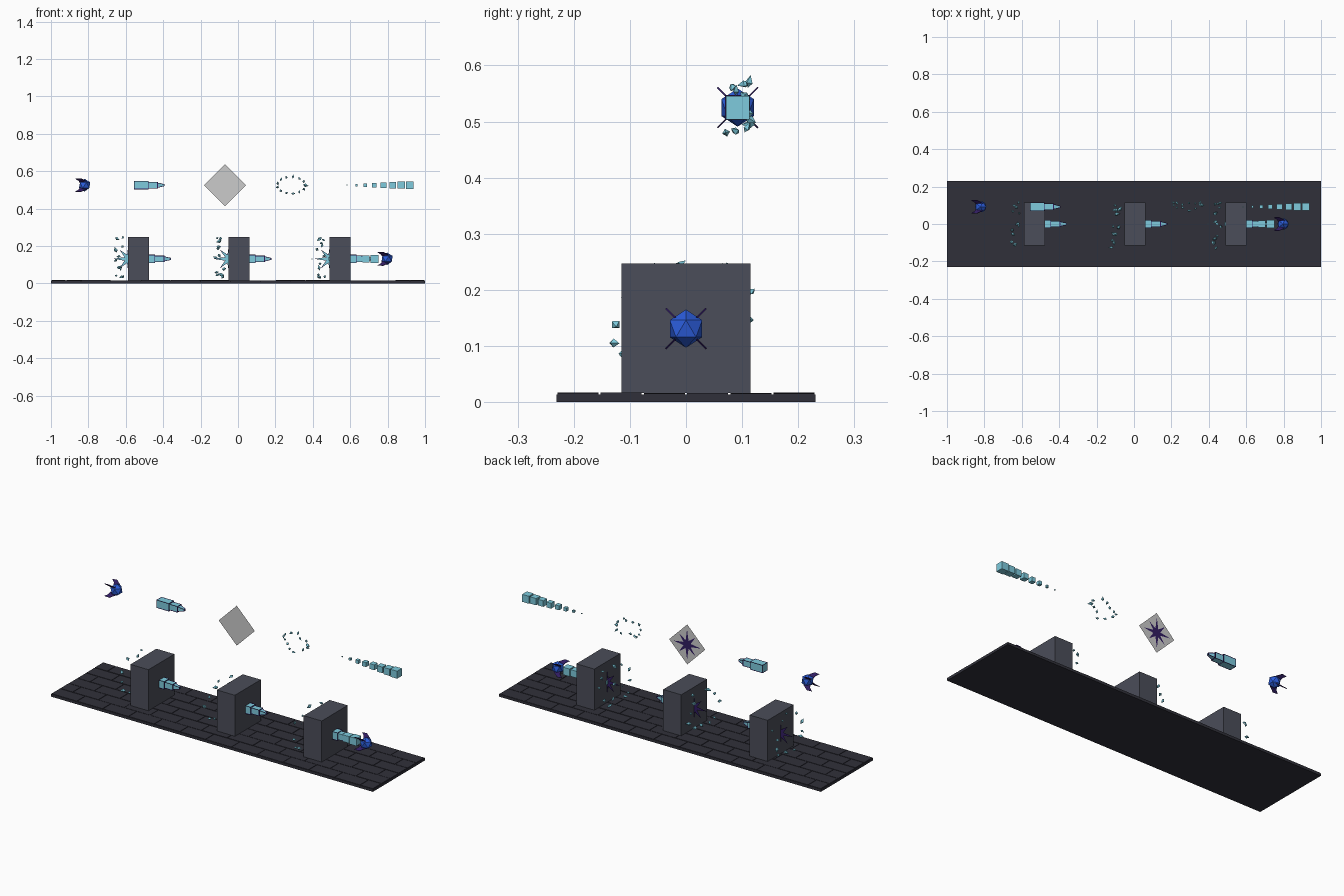
import bpy, bmesh, math, random
from mathutils import Vector, Matrix, Euler

if "Cube" in bpy.data.objects:
    bpy.data.objects.remove(bpy.data.objects["Cube"])

random.seed(4)


def mat(name, r, g, b):
    m = bpy.data.materials.new(name)
    m.diffuse_color = (r, g, b, 1)
    m.use_nodes = True
    m.node_tree.nodes["Principled BSDF"].inputs["Base Color"].default_value = m.diffuse_color
    return m


SLAB = mat("dark_stone", 0.03, 0.03, 0.042)
STONE = mat("block_stone", 0.07, 0.075, 0.1)
ICE = mat("ice", 0.21, 0.6, 0.73)
BLUE = mat("deep_blue", 0.025, 0.11, 0.72)
PURPLE = mat("dark_purple", 0.03, 0.012, 0.12)


def finish(name, bm, material=None):
    bmesh.ops.recalc_face_normals(bm, faces=bm.faces)
    me = bpy.data.meshes.new(name)
    bm.to_mesh(me)
    bm.free()
    ob = bpy.data.objects.new(name, me)
    if material:
        me.materials.append(material)
    bpy.context.collection.objects.link(ob)
    return ob


def add_box(bm, center, size):
    m = Matrix.Translation(center) @ Matrix.Diagonal((*size, 1))
    bmesh.ops.create_cube(bm, size=1, matrix=m)


def add_shard(bm, center, size):
    # Stretched octahedron, randomly turned
    rot = Euler([random.uniform(0, 6.28) for _ in range(3)]).to_matrix()
    w = size * 0.55
    pts = [(w, 0, 0), (0, w, 0), (-w, 0, 0), (0, -w, 0), (0, 0, size), (0, 0, -size * 0.7)]
    v = [bm.verts.new(Vector(center) + rot @ Vector(p)) for p in pts]
    for i in range(4):
        bm.faces.new((v[i], v[(i + 1) % 4], v[4]))
        bm.faces.new((v[(i + 1) % 4], v[i], v[5]))


# Floor slab with staggered raised bricks
bm = bmesh.new()
add_box(bm, (0, 0, 0.007), (2, 0.462, 0.014))
rows, length, gap = 6, 0.16, 0.004
depth = 0.462 / rows
for r in range(rows):
    x = -1 - (length / 2 if r % 2 else 0)
    while x < 0.99:
        a, b = max(x, -1), min(x + length, 1)
        if b - a > 0.01:
            h = 0.004 - random.uniform(0, 0.0015)
            add_box(bm, ((a + b) / 2, -0.231 + (r + 0.5) * depth, 0.013 + h / 2),
                    (b - a - gap, depth - gap, h))
        x += length
finish("floor", bm, SLAB)


# Faceted orb with four swept fins
def orb(name, c):
    bm = bmesh.new()
    bmesh.ops.create_icosphere(bm, subdivisions=1, radius=0.034, matrix=Matrix.Translation(c))
    finish(name, bm, BLUE)
    bm = bmesh.new()
    profile = [(0.012, 0.028), (-0.02, 0.051), (-0.05, 0.049), (-0.032, 0.034), (-0.026, 0.018)]
    for k in range(4):
        turn = Matrix.Rotation(math.pi / 4 + k * math.pi / 2, 3, 'X')
        sides = [[bm.verts.new(Vector(c) + turn @ Vector((x, t, r))) for x, r in profile]
                 for t in (-0.0015, 0.0015)]
        bm.faces.new(sides[0])
        bm.faces.new(sides[1][::-1])
        for i in range(5):
            j = (i + 1) % 5
            bm.faces.new((sides[0][i], sides[0][j], sides[1][j], sides[1][i]))
    finish(name + "_fins", bm, PURPLE)


# Stepped bolt with a dark frame along its edges
def bolt(name, tip):
    def body():
        bm = bmesh.new()
        add_box(bm, (tip[0] - 0.122, tip[1], tip[2]), (0.075, 0.042, 0.042))
        add_box(bm, (tip[0] - 0.06, tip[1], tip[2]), (0.05, 0.032, 0.032))
        m = Matrix.Translation((tip[0] - 0.0175, tip[1], tip[2])) @ Matrix.Rotation(math.pi / 2, 4, 'Y') \
            @ Matrix.Rotation(math.pi / 4, 4, 'Z')
        bmesh.ops.create_cone(bm, cap_ends=True, segments=4, radius1=0.018, radius2=0.006,
                              depth=0.035, matrix=m)
        return bm
    finish(name, body(), ICE)
    frame = finish(name + "_frame", body(), PURPLE)
    w = frame.modifiers.new("edges", 'WIREFRAME')
    w.thickness = 0.004
    w.offset = 0


# Flat impact star in the xz plane
def star(name, c, scale, material):
    bm = bmesh.new()
    v = []
    for i in range(16):
        r = (0.085 if i % 4 == 0 else 0.07) if i % 2 == 0 else 0.024
        a = math.pi / 2 + i * math.pi / 8
        v.append(bm.verts.new((c[0] + scale * r * math.cos(a), c[1], c[2] + scale * r * math.sin(a))))
    mid = bm.verts.new(c)
    for i in range(16):
        bm.faces.new((mid, v[i], v[(i + 1) % 16]))
    finish(name, bm, material)


# Row of cubes growing towards +x
def trail(name, end):
    bm = bmesh.new()
    steps = [(-0.335, 0.005), (-0.285, 0.012), (-0.237, 0.019), (-0.19, 0.025),
             (-0.14, 0.03), (-0.09, 0.034), (-0.045, 0.038), (0, 0.042)]
    for dx, s in steps:
        add_box(bm, (end[0] + dx, end[1], end[2]), (s, s, s))
    finish(name, bm, ICE)


# Upper row: each piece shown alone
Y, Z = 0.092, 0.525
orb("upper_orb", (-0.82, Y, Z))
bolt("upper_bolt", (-0.395, Y, Z))
bm = bmesh.new()
bm.faces.new([bm.verts.new((-0.07 + 0.112 * dx, 0.089, Z + 0.112 * dz))
              for dx, dz in ((1, 0), (0, 1), (-1, 0), (0, -1))])
finish("star_card", bm)
star("upper_star", (-0.07, 0.0905, Z), 1, PURPLE)
bm = bmesh.new()
for i in range(13):
    a = i * math.tau / 13
    add_shard(bm, (0.285 + 0.075 * math.cos(a), Y + random.uniform(-0.022, 0.022),
                   Z + 0.045 * math.sin(a)), random.uniform(0.011, 0.019))
finish("upper_shard_ring", bm, ICE)
trail("upper_trail", (0.918, Y, Z))

# Lower row: three blocks pierced by bolts, with star and shards on the -x side
for n, x in enumerate((-0.532, 0.005, 0.545)):
    tag = str(n + 1)
    bm = bmesh.new()
    add_box(bm, (x, 0, 0.1315), (0.112, 0.23, 0.231))
    finish("block_" + tag, bm, STONE)
    bolt("bolt_" + tag, (x + 0.172, 0, 0.131))
    star("star_" + tag, (x - 0.052, 0.001, 0.131), 1, PURPLE)
    star("star_core_" + tag, (x - 0.052, -0.0005, 0.131), 0.88, ICE)
    bm = bmesh.new()
    for i in range(12):
        a = math.pi / 2 + i * math.tau / 12 + random.uniform(-0.2, 0.2)
        r = random.uniform(0.095, 0.135)
        add_shard(bm, (x - random.uniform(0.08, 0.125), r * math.cos(a),
                       max(0.035, 0.131 + r * math.sin(a))), random.uniform(0.012, 0.02))
    finish("shards_" + tag, bm, ICE)
trail("lower_trail", (0.73, 0, 0.131))
orb("lower_orb", (0.797, 0, 0.131))
